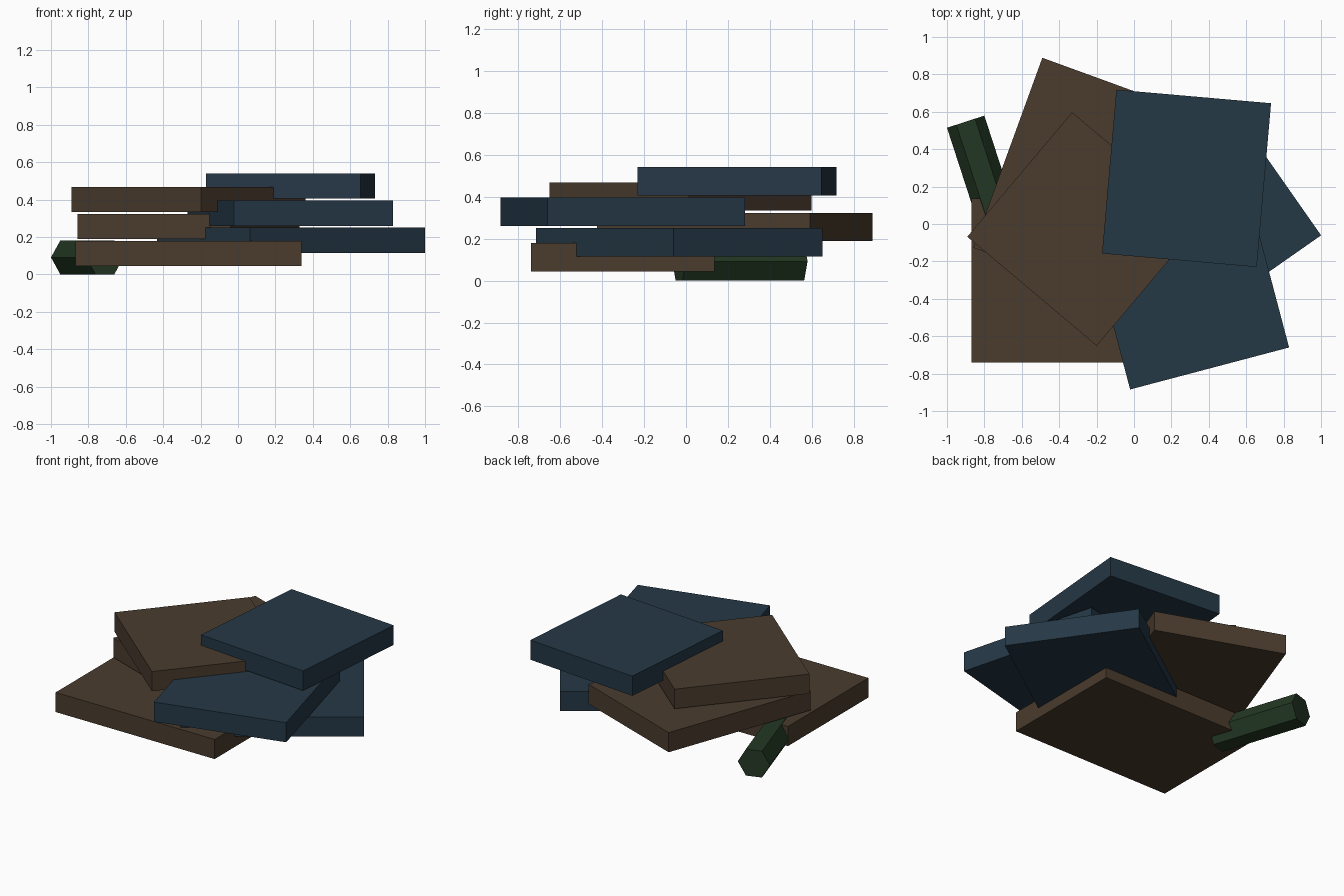
import bpy, math
from mathutils import Matrix

if "Cube" in bpy.data.objects:
    bpy.data.objects.remove(bpy.data.objects["Cube"])


def material(name, rgb):
    m = bpy.data.materials.new(name)
    m.diffuse_color = (*rgb, 1)
    m.use_nodes = True
    m.node_tree.nodes["Principled BSDF"].inputs["Base Color"].default_value = m.diffuse_color
    return m


brown = material("dark brown", (0.069, 0.045, 0.027))
blue = material("slate blue", (0.0185, 0.0395, 0.061))
green = material("dark green", (0.017, 0.039, 0.017))

THICK = 0.135


def slab(name, centre, size, angle, z_bottom, mat):
    """Flat box turned about z."""
    bpy.ops.mesh.primitive_cube_add(size=1)
    ob = bpy.context.object
    ob.name = name
    ob.data.transform(Matrix.Diagonal((size[0], size[1], THICK, 1)))
    ob.location = (centre[0], centre[1], z_bottom + THICK / 2)
    ob.rotation_euler.z = math.radians(angle)
    ob.data.materials.append(mat)


# Stack of loosely piled slabs, bottom to top
slab("bottom_brown_slab", (-0.265, -0.302), (1.21, 0.875), 0, 0.044, brown)
slab("lower_blue_slab", (0.284, -0.033), (1.142, 0.867), 35, 0.115, blue)
slab("middle_brown_slab", (-0.265, 0.232), (0.872, 1.08), -20, 0.188, brown)
slab("middle_blue_slab", (0.28, -0.302), (0.879, 0.973), 14.8, 0.260, blue)
slab("upper_brown_slab", (-0.265, -0.027), (0.87, 0.905), 49.9, 0.333, brown)
slab("top_blue_slab", (0.281, 0.244), (0.83, 0.879), -5, 0.405, blue)

# Hexagonal bar lying flat, partly under the stack
LENGTH, RADIUS, TURN = 0.61, 0.105, math.radians(18)
bpy.ops.mesh.primitive_cylinder_add(vertices=6, radius=RADIUS, depth=LENGTH)
bar = bpy.context.object
bar.name = "hexagonal_bar"
# point up the side corners, lay along y, then turn about z
bar.data.transform(Matrix.Rotation(TURN, 4, 'Z')
                   @ Matrix.Rotation(math.radians(90), 4, 'X')
                   @ Matrix.Rotation(math.radians(90), 4, 'Z'))
bar.location = (-0.900 + LENGTH / 2 * math.sin(TURN),
                0.547 - LENGTH / 2 * math.cos(TURN),
                RADIUS * math.cos(math.radians(30)))
bar.data.materials.append(green)
